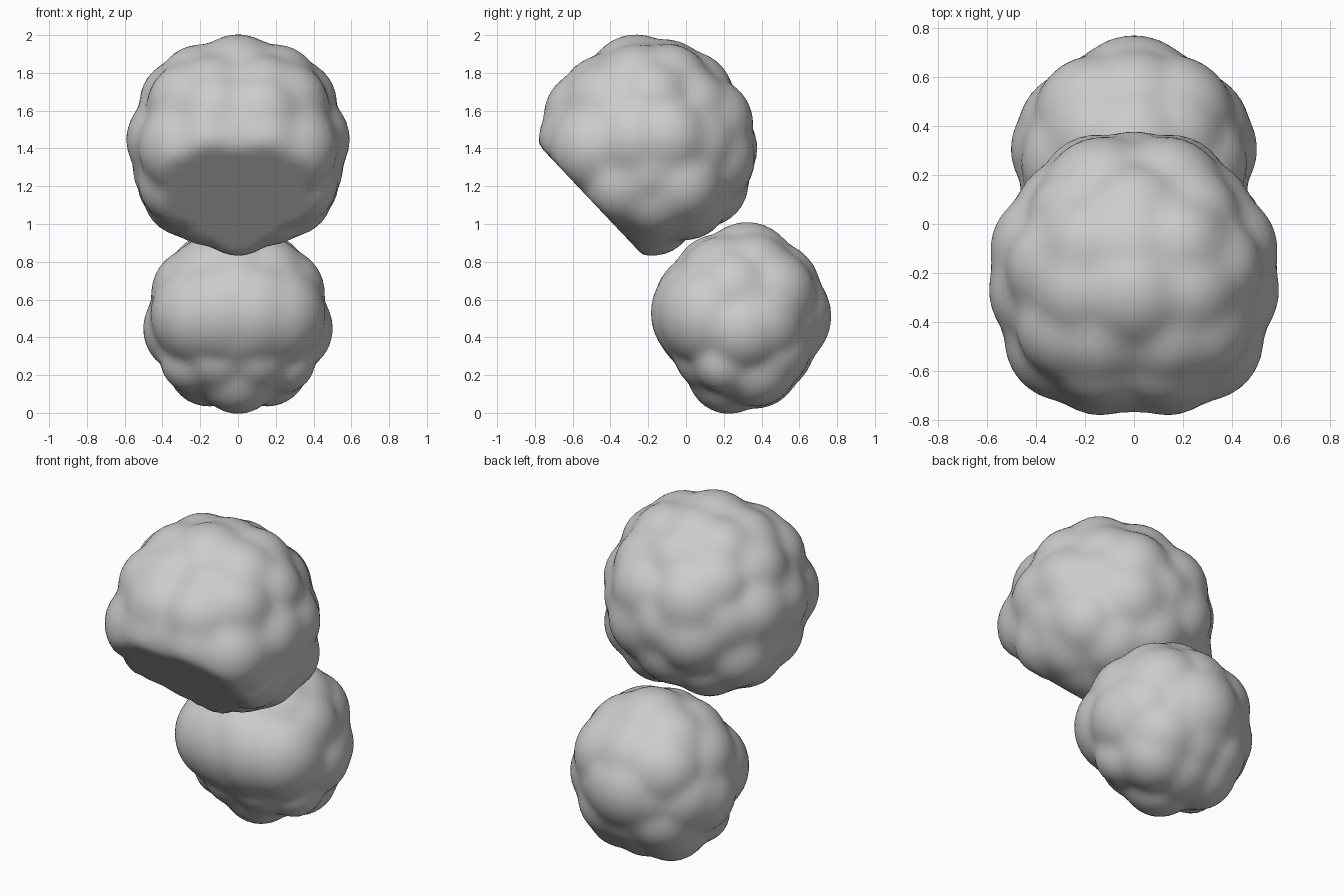
import bpy, bmesh
from mathutils import Vector


def lumpy_cluster(name, centre, base_radius, bumps, cut=None):
    """Ball whose surface is the outer envelope of round bumps (mirrored in x).
    Each bump is its outermost tip (x, y, z) and its radius."""
    centre = Vector(centre)
    balls = [(Vector((0, 0, 0)), base_radius)]
    for x, y, z, rad in bumps:
        for side in ((1, -1) if x else (1,)):
            tip = Vector((x * side, y, z)) - centre
            balls.append((tip - tip.normalized() * rad, rad))
    bm = bmesh.new()
    bmesh.ops.create_icosphere(bm, subdivisions=5, radius=1)
    for v in bm.verts:
        d = v.co.normalized()
        reach = 0
        for c, rad in balls:
            along = c.dot(d)
            disc = along * along - c.length_squared + rad * rad
            if disc > 0:
                reach = max(reach, along + disc ** 0.5)
        v.co = d * reach
    # soften creases between bumps
    for _ in range(2):
        bmesh.ops.smooth_vert(bm, verts=bm.verts, factor=0.5,
                              use_axis_x=True, use_axis_y=True, use_axis_z=True)
    # flat slice
    if cut:
        n, dist = Vector(cut[0]).normalized(), cut[1]
        for v in bm.verts:
            h = v.co.dot(n)
            if h > dist:
                v.co *= dist / h
    for f in bm.faces:
        f.smooth = True
    mesh = bpy.data.meshes.new(name)
    bm.to_mesh(mesh)
    bm.free()
    ob = bpy.data.objects.new(name, mesh)
    ob.location = centre
    bpy.context.collection.objects.link(ob)
    return ob


# upper clump, sliced flat at the lower front
lumpy_cluster("upper_clump", (0, -0.2, 1.43), 0.53, [
    (0, -0.32, 2.00, 0.26), (0, -0.04, 1.97, 0.24), (0.28, -0.03, 1.92, 0.22),
    (0.33, -0.30, 1.91, 0.23), (0.22, -0.58, 1.82, 0.24),
    (0.48, -0.17, 1.78, 0.23), (0.35, 0.15, 1.72, 0.23), (0, 0.17, 1.86, 0.24),
    (0.40, -0.54, 1.75, 0.24), (0.20, -0.72, 1.67, 0.24),
    (0.59, -0.32, 1.46, 0.25), (0.58, -0.04, 1.47, 0.24),
    (0.22, 0.33, 1.60, 0.25), (0.43, 0.19, 1.42, 0.24),
    (0, 0.38, 1.38, 0.24), (0.25, 0.34, 1.29, 0.24),
    (0.22, -0.77, 1.45, 0.22), (0, -0.77, 1.48, 0.22), (0.46, -0.65, 1.39, 0.25),
    (0.54, -0.20, 1.20, 0.23), (0.48, 0.06, 1.10, 0.23), (0, 0.29, 1.08, 0.24),
    (0.48, -0.40, 1.10, 0.23), (0.44, -0.15, 1.00, 0.23),
    (0.26, 0.12, 0.97, 0.23), (0.27, -0.18, 0.91, 0.23), (0, -0.16, 0.83, 0.23),
], cut=((0, -0.73, -0.69), 0.43))

# lower clump
lumpy_cluster("lower_clump", (0, 0.30, 0.5), 0.43, [
    (0, 0.35, 1.01, 0.26), (0.26, 0.11, 0.88, 0.25), (0, 0.04, 0.91, 0.22),
    (0.26, 0.40, 0.91, 0.24), (0.42, 0.20, 0.76, 0.25),
    (0, 0.64, 0.83, 0.26), (0.32, 0.58, 0.75, 0.25),
    (0.20, -0.16, 0.57, 0.30), (0, -0.15, 0.68, 0.27), (0, -0.16, 0.45, 0.27),
    (0.39, -0.06, 0.54, 0.28), (0.50, 0.31, 0.40, 0.24), (0.46, 0.46, 0.45, 0.25),
    (0, 0.77, 0.53, 0.28), (0.22, 0.68, 0.50, 0.25), (0.44, 0.32, 0.66, 0.24),
    (0.30, 0.54, 0.20, 0.24), (0, 0.60, 0.17, 0.24), (0.35, 0.05, 0.35, 0.24),
    (0.36, 0.16, 0.16, 0.17), (0.27, 0.42, 0.07, 0.22),
    (0, 0.17, 0.00, 0.22), (0, 0.43, 0.03, 0.24), (0.17, 0.02, 0.17, 0.22),
])
